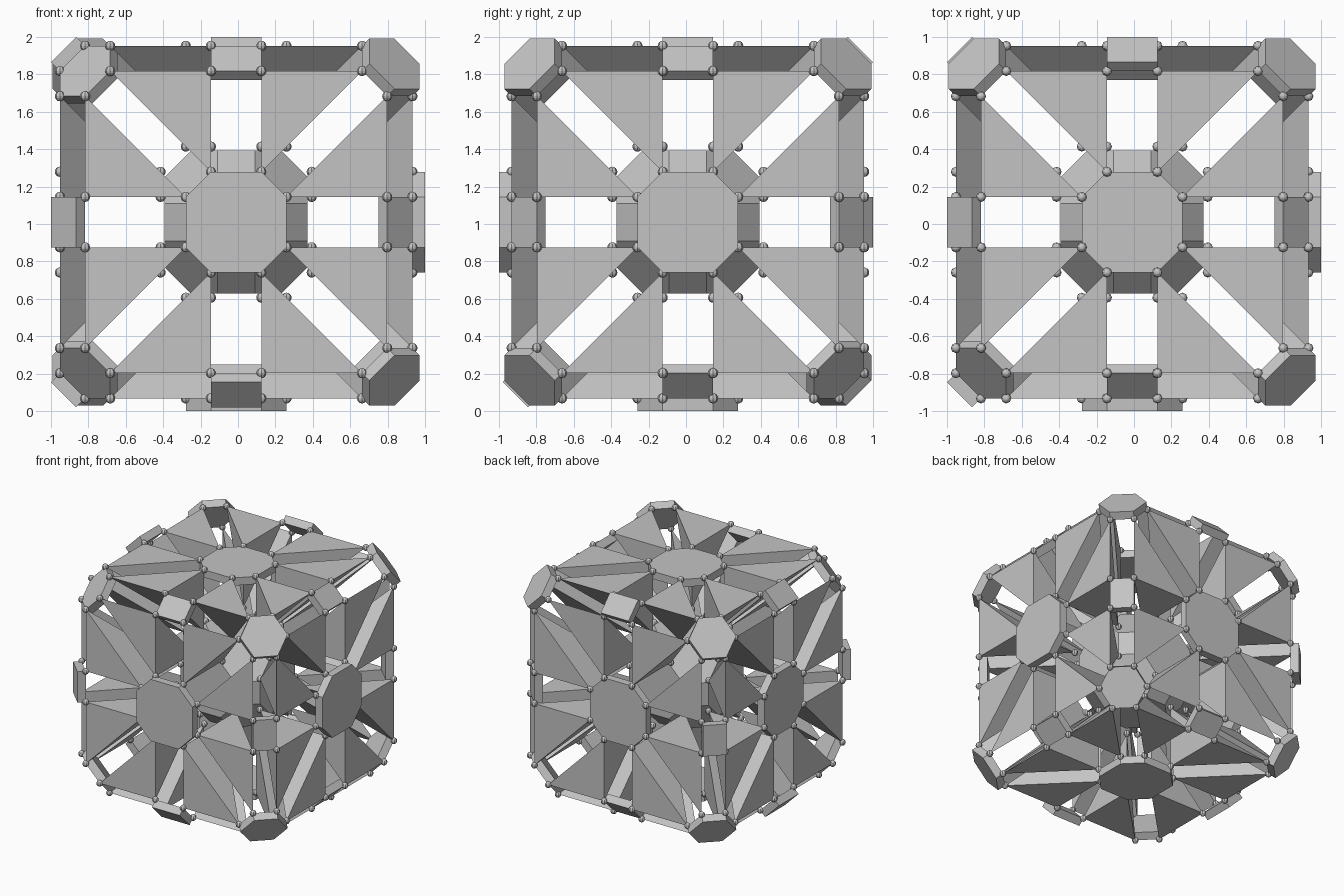
import bpy, bmesh
from itertools import permutations, product
from mathutils import Vector

cube = bpy.data.objects.get("Cube")
if cube:
    bpy.data.objects.remove(cube, do_unlink=True)

UNIT = 0.13465                        # lattice step
CENTRE = Vector((-0.01, 0.01, 1.01))
PLATE = 0.5                           # plate thickness in steps
BALL = 0.2                            # joint radius in steps

grey = bpy.data.materials.new("light_grey")
grey.use_nodes = True
colour = (0.55, 0.55, 0.55, 1)
grey.diffuse_color = colour
grey.node_tree.nodes["Principled BSDF"].inputs["Base Color"].default_value = colour


def finish(name, bm):
    """Scale and place the mesh and turn it into an object."""
    bmesh.ops.recalc_face_normals(bm, faces=bm.faces)
    for v in bm.verts:
        v.co = v.co * UNIT + CENTRE
    mesh = bpy.data.meshes.new(name)
    bm.to_mesh(mesh)
    bm.free()
    mesh.materials.append(grey)
    obj = bpy.data.objects.new(name, mesh)
    bpy.context.collection.objects.link(obj)
    return obj


def add_hull(bm, points):
    """Add a closed convex solid around the points."""
    part = bmesh.new()
    for p in points:
        part.verts.new(p)
    bmesh.ops.convex_hull(part, input=part.verts)
    bmesh.ops.dissolve_limit(part, angle_limit=0.01, verts=part.verts, edges=part.edges)
    bmesh.ops.recalc_face_normals(part, faces=part.faces)
    temp = bpy.data.meshes.new("temp")
    part.to_mesh(temp)
    part.free()
    bm.from_mesh(temp)
    bpy.data.meshes.remove(temp)


# The 48 symmetries of a cube
SYMMETRIES = list(product(permutations(range(3)), product((-1, 1), repeat=3)))


def turn(point, symmetry):
    order, signs = symmetry
    return Vector([point[i] * s for i, s in zip(order, signs)])


def orbit(point):
    return [turn(point, s) for s in SYMMETRIES]


# One wedge: its core, face, edge and corner points
CORE, FACE, EDGE, CORNER = (1, 2, 3), (1, 2, 7), (1, 6, 7), (5, 6, 7)
WEDGE = (CORE, FACE, EDGE, CORNER)

# Wedges cut from a cube and moved apart
bm = bmesh.new()
for s in SYMMETRIES:
    add_hull(bm, [turn(p, s) for p in WEDGE])
finish("wedges", bm)

# Ball joints at every wedge corner
ball = bmesh.new()
bmesh.ops.create_uvsphere(ball, u_segments=8, v_segments=8, radius=BALL)
ball_mesh = bpy.data.meshes.new("ball")
ball.to_mesh(ball_mesh)
ball.free()
bm = bmesh.new()
for s in SYMMETRIES:
    for p in WEDGE:
        start = len(bm.verts)
        bm.from_mesh(ball_mesh)
        bm.verts.ensure_lookup_table()
        bmesh.ops.translate(bm, vec=turn(p, s), verts=bm.verts[start:])
bpy.data.meshes.remove(ball_mesh)
finish("ball_joints", bm)

# Solid core with octagon, hexagon and square sides
bm = bmesh.new()
root = 2 ** 0.5
add_hull(bm, [p * 0.742 for p in orbit((1, 1 + root, 1 + 2 * root))])
finish("core", bm)


def is_outward(d):
    """Tell whether the plate on this side is raised or sunk."""
    kind = sum(abs(c) for c in d)
    if kind == 1:
        return d in ((1, 0, 0), (0, -1, 0), (0, 0, -1))
    if kind == 2:
        return d[0] < 0 or (d[0] == 0 and d[1] == d[2])
    return d not in ((-1, -1, 1), (-1, -1, -1), (1, 1, -1))


# Octagon plates on faces, rectangles on edges, hexagons on corners
plates = {1: bmesh.new(), 2: bmesh.new(), 3: bmesh.new()}
sources = {1: FACE, 2: EDGE, 3: CORNER}
names = {1: "octagon_plates", 2: "edge_plates", 3: "corner_plates"}
for d in product((-1, 0, 1), repeat=3):
    kind = sum(abs(c) for c in d)
    if kind == 0:
        continue
    axis = Vector(d).normalized()
    points = orbit(sources[kind])
    reach = max(p.dot(axis) for p in points)
    ring = [p for p in points if p.dot(axis) > reach - 0.01]
    shift = axis * (PLATE if is_outward(d) else -PLATE)
    add_hull(plates[kind], ring + [p + shift for p in ring])
for kind, bm in plates.items():
    finish(names[kind], bm)
